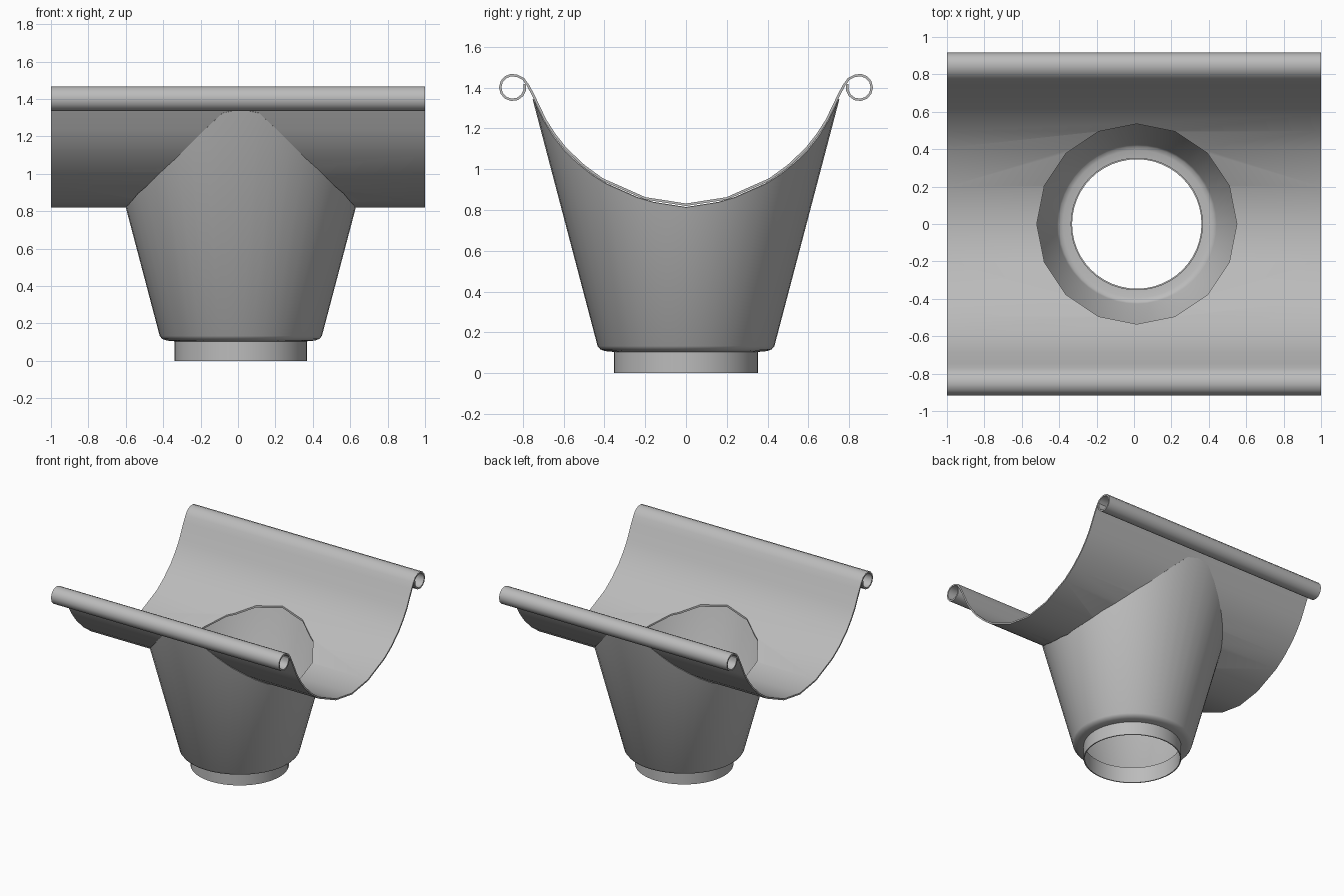
import bpy, bmesh, math

if "Cube" in bpy.data.objects:
    bpy.data.objects.remove(bpy.data.objects["Cube"])

metal = bpy.data.materials.new("galvanised grey")
metal.diffuse_color = (0.5, 0.5, 0.5, 1)
metal.use_nodes = True
metal.node_tree.nodes["Principled BSDF"].inputs["Base Color"].default_value = metal.diffuse_color
CX = 0.015   # outlet sits slightly off centre


def make_object(name, bm, thickness):
    bmesh.ops.recalc_face_normals(bm, faces=bm.faces)
    me = bpy.data.meshes.new(name)
    bm.to_mesh(me)
    bm.free()
    ob = bpy.data.objects.new(name, me)
    bpy.context.collection.objects.link(ob)
    me.materials.append(metal)
    if thickness:
        mod = ob.modifiers.new("sheet", 'SOLIDIFY')
        mod.thickness, mod.offset = thickness, 0
        apply(ob, mod)
    return ob


def select(ob):
    bpy.ops.object.select_all(action='DESELECT')
    ob.select_set(True)
    bpy.context.view_layer.objects.active = ob


def apply(ob, mod):
    select(ob)
    bpy.ops.object.modifier_apply(modifier=mod.name)


def smooth(ob):
    select(ob)
    bpy.ops.object.shade_smooth_by_angle(angle=math.radians(38))


def bridge(bm, a, b, closed):
    n = len(a)
    for i in range(n if closed else n - 1):
        j = (i + 1) % n
        bm.faces.new((a[i], a[j], b[j], b[i]))


# Gutter trough: half profile with rolled edge, mirrored and extruded along x
bowl = [(0, 0.826), (0.2, 0.857), (0.41, 0.95), (0.50, 1.015), (0.59, 1.10),
        (0.645, 1.17), (0.69, 1.24), (0.75, 1.365), (0.775, 1.412), (0.798, 1.443)]
curl = [(0.85 + 0.061 * math.cos(math.radians(a)), 1.401 + 0.061 * math.sin(math.radians(a)))
        for a in range(112, -200, -28)]
half = bowl + curl
profile = [(-y, z) for y, z in reversed(half[1:])] + half
bm = bmesh.new()
ends = [[bm.verts.new((x, y, z)) for y, z in profile] for x in (-1, 1)]
bridge(bm, ends[0], ends[1], False)
gutter = make_object("gutter_trough", bm, 0.012)

# Round outlet hole cut through the trough
bm = bmesh.new()
bmesh.ops.create_cone(bm, cap_ends=True, segments=16, radius1=0.535, radius2=0.535, depth=1.2)
bmesh.ops.translate(bm, verts=bm.verts, vec=(CX, 0, 0.9))
cutter = make_object("hole_cutter", bm, 0)
cutter.hide_render = True
cut = gutter.modifiers.new("hole", 'BOOLEAN')
cut.operation, cut.solver, cut.object = 'DIFFERENCE', 'EXACT', cutter
apply(gutter, cut)
bpy.data.objects.remove(cutter)
smooth(gutter)


# Funnel: cone whose top edge follows the underside of the trough
def trough_height(y):
    y = abs(y)
    for (y0, z0), (y1, z1) in zip(bowl, bowl[1:]):
        if y <= y1:
            return z0 + (z1 - z0) * (y - y0) / (y1 - y0)
    return bowl[-1][1]


def cone_radius(z):
    return 0.43 + 0.262 * (z - 0.13)


def top_height(t):
    lo, hi = 0.13, 1.345
    for _ in range(40):
        mid = (lo + hi) / 2
        if mid < trough_height(cone_radius(mid) * math.sin(t)) - 0.012:
            lo = mid
        else:
            hi = mid
    return lo


N = 48
angles = [2 * math.pi * i / N for i in range(N)]


def ring(bm, radius, height):
    return [bm.verts.new((CX + radius(t) * math.cos(t), radius(t) * math.sin(t), height(t)))
            for t in angles]


bm = bmesh.new()
rings = [ring(bm, lambda t, r=r: r, lambda t, z=z: z)
         for r, z in ((0.35, 0.108), (0.395, 0.112), (0.418, 0.12), (0.43, 0.135))]
rings.append(ring(bm, lambda t: cone_radius(top_height(t)), top_height))
for a, b in zip(rings, rings[1:]):
    bridge(bm, a, b, True)
smooth(make_object("outlet_funnel", bm, 0.008))

# Short spigot pipe under the funnel
bm = bmesh.new()
low, high = (ring(bm, lambda t: 0.35, lambda t, z=z: z) for z in (0, 0.125))
bridge(bm, low, high, True)
smooth(make_object("outlet_spigot", bm, 0.008))
